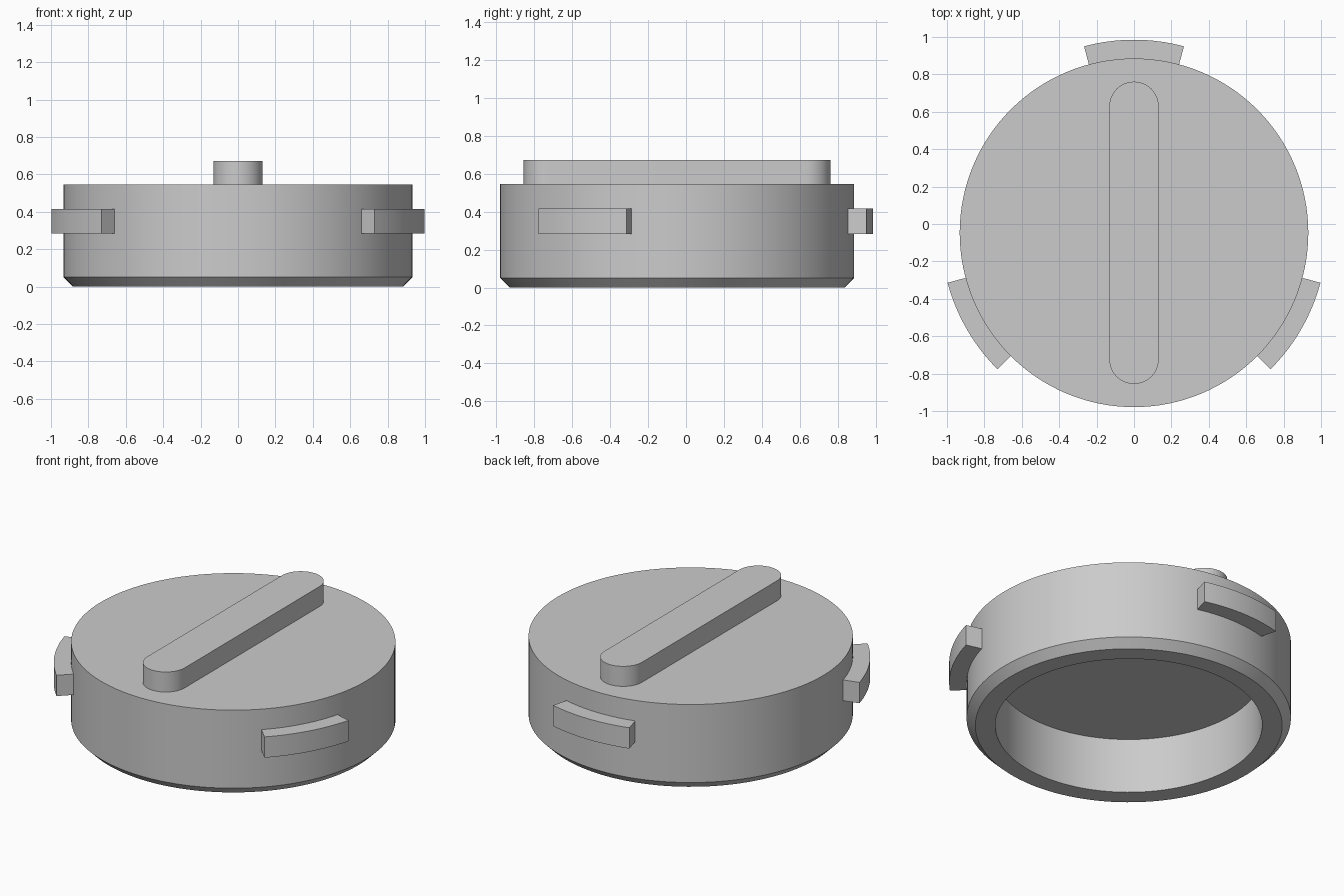
import bpy, bmesh
from math import sin, cos, pi, radians

if "Cube" in bpy.data.objects:
    bpy.data.objects.remove(bpy.data.objects["Cube"])

CENTRE_Y = -0.047
SEGMENTS = 128

grey = bpy.data.materials.new("Plain grey")
grey.use_nodes = True
grey.diffuse_color = (0.6, 0.6, 0.6, 1)
grey.node_tree.nodes["Principled BSDF"].inputs["Base Color"].default_value = grey.diffuse_color


def finish(bm, name):
    bmesh.ops.recalc_face_normals(bm, faces=bm.faces)
    mesh = bpy.data.meshes.new(name)
    bm.to_mesh(mesh)
    bm.free()
    mesh.materials.append(grey)
    obj = bpy.data.objects.new(name, mesh)
    obj.location.y = CENTRE_Y
    bpy.context.collection.objects.link(obj)
    bpy.ops.object.select_all(action="DESELECT")
    obj.select_set(True)
    bpy.context.view_layer.objects.active = obj
    bpy.ops.object.shade_smooth_by_angle(angle=radians(30))
    return obj


def lathe(name, profile):
    """Spin a (radius, z) profile into rings and cap both ends."""
    bm = bmesh.new()
    rings = [[bm.verts.new((r * cos(2 * pi * i / SEGMENTS), r * sin(2 * pi * i / SEGMENTS), z))
              for i in range(SEGMENTS)] for r, z in profile]
    for low, high in zip(rings, rings[1:]):
        for i in range(SEGMENTS):
            j = (i + 1) % SEGMENTS
            bm.faces.new((low[i], low[j], high[j], high[i]))
    bm.faces.new(rings[0])
    bm.faces.new(rings[-1])
    return finish(bm, name)


def prism(name, outline, bottom, top):
    """Extrude a flat outline upward."""
    bm = bmesh.new()
    base = bm.faces.new([bm.verts.new((x, y, bottom)) for x, y in outline])
    extruded = bmesh.ops.extrude_face_region(bm, geom=[base], use_keep_orig=True)
    moved = [v for v in extruded["geom"] if isinstance(v, bmesh.types.BMVert)]
    bmesh.ops.translate(bm, verts=moved, vec=(0, 0, top - bottom))
    return finish(bm, name)


def arc(radius, start, end, steps, y=0):
    angles = [radians(start + (end - start) * i / steps) for i in range(steps + 1)]
    return [(radius * cos(a), radius * sin(a) + y) for a in angles]


# Hollow cap body with a chamfered lower rim
lathe("cap_body", [(0.767, 0.35), (0.767, 0), (0.882, 0),
                   (0.932, 0.05), (0.932, 0.545)])

# Rounded grip bar across the top
grip = arc(0.132, 0, 180, 24, 0.676) + arc(0.132, 180, 360, 24, -0.676)
prism("grip_bar", grip, 0.54, 0.672)

# Three curved locking lugs around the side
for name, angle in (("back_lug", 90), ("right_lug", 210), ("left_lug", 330)):
    outline = arc(1.032, angle - 15, angle + 15, 16) + arc(0.91, angle + 15, angle - 15, 16)
    prism(name, outline, 0.283, 0.415)
